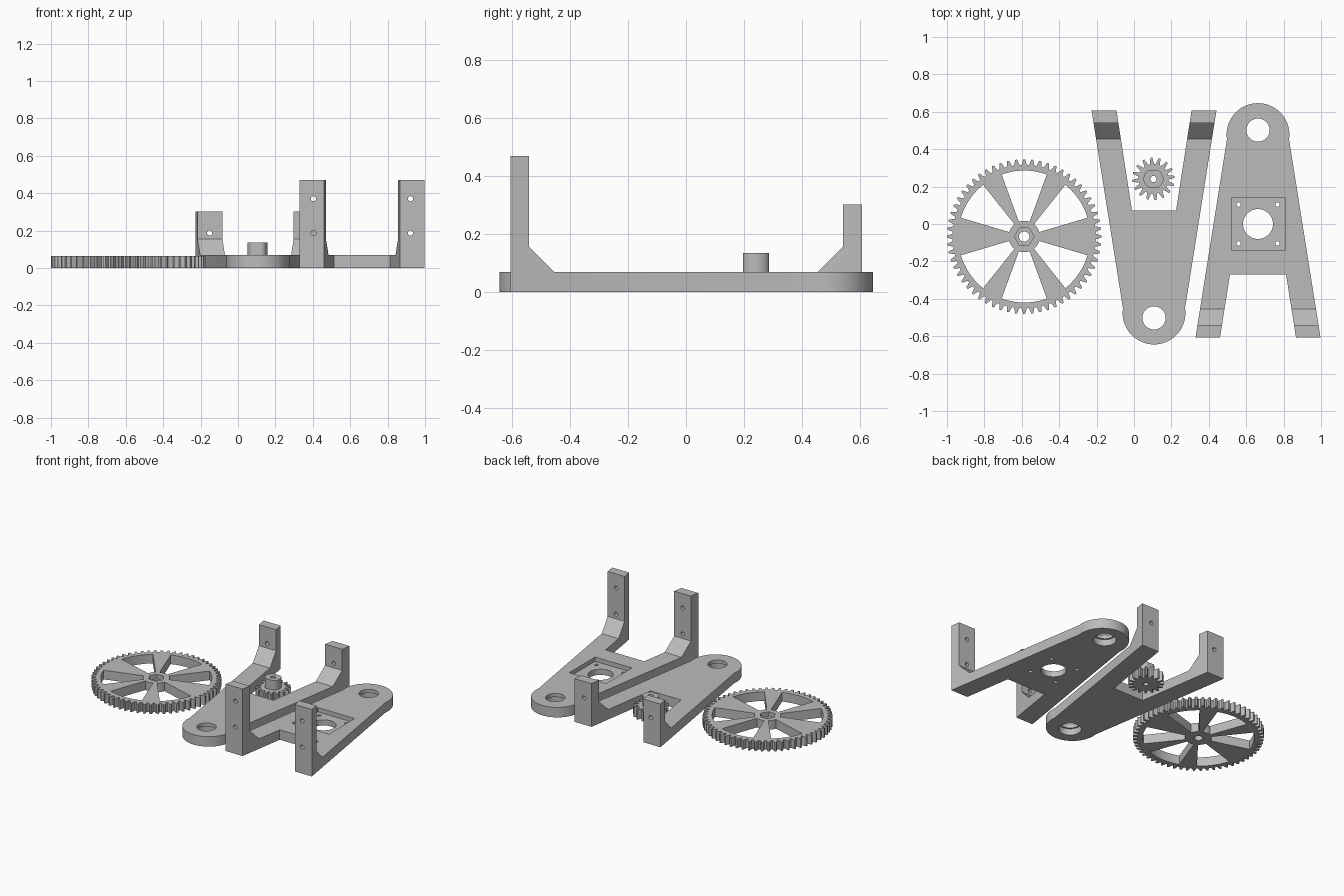
import bpy, bmesh
from math import sin, cos, pi, radians, atan2

cube = bpy.data.objects.get("Cube")
if cube:
    bpy.data.objects.remove(cube, do_unlink=True)

# One plain grey plastic
GREY = (0.5, 0.5, 0.5, 1)
plastic = bpy.data.materials.new("grey plastic")
plastic.use_nodes = True
plastic.diffuse_color = GREY
bsdf = next(n for n in plastic.node_tree.nodes if n.type == 'BSDF_PRINCIPLED')
bsdf.inputs["Base Color"].default_value = GREY

AXES = {'z': lambda a, b, h: (a, b, h),
        'x': lambda a, b, h: (h, a, b),
        'y': lambda a, b, h: (a, h, b)}


def prism(name, pts, low, high, axis='z'):
    """Extrude a closed 2D outline between two heights along an axis."""
    place = AXES[axis]
    bm = bmesh.new()
    face = bm.faces.new([bm.verts.new(place(a, b, low)) for a, b in pts])
    grown = bmesh.ops.extrude_face_region(bm, geom=[face])["geom"]
    move = [p - q for p, q in zip(place(0, 0, high), place(0, 0, low))]
    bmesh.ops.translate(bm, vec=move, verts=[v for v in grown if isinstance(v, bmesh.types.BMVert)])
    bmesh.ops.recalc_face_normals(bm, faces=bm.faces)
    mesh = bpy.data.meshes.new(name)
    bm.to_mesh(mesh)
    bm.free()
    mesh.materials.append(plastic)
    obj = bpy.data.objects.new(name, mesh)
    bpy.context.collection.objects.link(obj)
    return obj


def arc(cx, cy, r, start, end, n):
    return [(cx + r * cos(start + (end - start) * i / n),
             cy + r * sin(start + (end - start) * i / n)) for i in range(n + 1)]


def circle(cx, cy, r, n=40):
    return arc(cx, cy, r, 0, 2 * pi, n)[:-1]


def combine(obj, tool, how='DIFFERENCE'):
    """Apply a boolean and throw the tool away."""
    mod = obj.modifiers.new("cut", 'BOOLEAN')
    mod.operation, mod.solver, mod.object = how, 'EXACT', tool
    bpy.context.view_layer.objects.active = obj
    bpy.ops.object.modifier_apply(modifier=mod.name)
    bpy.data.objects.remove(tool, do_unlink=True)


def cut(obj, pts, low, high, axis='z'):
    combine(obj, prism("cutter", pts, low, high, axis))


def finish(obj):
    bpy.ops.object.select_all(action='DESELECT')
    obj.select_set(True)
    bpy.context.view_layer.objects.active = obj
    bpy.ops.object.shade_smooth_by_angle(angle=radians(25))


def gear_outline(cx, cy, root, tip, teeth, phase=0.0):
    pts = []
    for i in range(teeth):
        for r, f in ((root, -0.36), (tip, -0.12), (tip, 0.12), (root, 0.36)):
            a = 2 * pi * (i + f + phase) / teeth
            pts.append((cx + r * cos(a), cy + r * sin(a)))
    return pts


THICK = 0.07


def bracket(name, cx, d, nose_y, foot_y, crotch_y, outer, inner, crotch, height, hole_zs):
    """Forked plate with a round nose and two upright posts; d is the nose direction in y."""
    r = 0.168
    lean = atan2(outer - r, abs(foot_y - nose_y))
    # Outline: nose arc, then round the fork
    pts = [(cx + x, nose_y + d * y) for x, y in arc(0, 0, r, -lean, pi + lean, 32)]
    pts += [(cx - outer, foot_y), (cx - inner, foot_y), (cx - crotch, crotch_y),
            (cx + crotch, crotch_y), (cx + inner, foot_y), (cx + outer, foot_y)]
    plate = prism(name, pts, 0, height + 0.1)
    # Side profile: flat plate, gusset and post
    side = [(-0.8, -0.1), (0.8, -0.1), (0.8, height), (0.541, height),
            (0.541, 0.155), (0.455, THICK), (-0.8, THICK)]
    combine(plate, prism("side", [(-d * v, z) for v, z in side], -2, 2, 'x'), 'INTERSECT')
    # Nose hole with a wider seat underneath
    cut(plate, circle(cx, d * 0.502, 0.062), -0.1, 0.2)
    cut(plate, circle(cx, d * 0.502, 0.073), -0.1, 0.045)
    # Screw holes through the posts
    for s in (-1, 1):
        for z in hole_zs:
            cut(plate, circle(cx + s * 0.259, z, 0.014, 16), -d * 0.5, -d * 0.7, 'y')
    return plate


# Short bracket, nose to the front
short_bracket = bracket("short_bracket", 0.107, -1, -0.476, 0.608, 0.072,
                        0.334, 0.201, 0.118, 0.303, (0.187,))
finish(short_bracket)

# Tall bracket, nose to the back, with motor mount
MX = 0.663
tall_bracket = bracket("tall_bracket", MX, 1, 0.478, -0.606, -0.27,
                       0.334, 0.203, 0.15, 0.47, (0.187, 0.37))
m = 0.143
cut(tall_bracket, [(MX - m, -m), (MX + m, -m), (MX + m, m), (MX - m, m)], 0.04, 0.2)
cut(tall_bracket, circle(MX, 0, 0.08), -0.1, 0.2)
for sx in (-1, 1):
    for sy in (-1, 1):
        cut(tall_bracket, circle(MX + sx * 0.104, sy * 0.104, 0.012, 16), -0.1, 0.2)
finish(tall_bracket)

# Large spoked gear
GX, GY = -0.587, -0.067
large_gear = prism("large_gear", gear_outline(GX, GY, 0.383, 0.413, 60), 0, 0.064)
for mid, half in ((90, 20), (270, 20), (34, 17.5), (146, 17.5), (214, 17.5), (326, 17.5)):
    a, b = radians(mid - half), radians(mid + half)
    window = arc(GX, GY, 0.353, a, b, 10) + arc(GX, GY, 0.084, b, a, 5)
    cut(large_gear, window, -0.1, 0.2)
cut(large_gear, circle(GX, GY, 0.052, 6), 0.032, 0.2)
cut(large_gear, circle(GX, GY, 0.028, 24), -0.1, 0.2)
finish(large_gear)

# Small gear with a flat-sided collar
PX, PY = 0.104, 0.241
small_gear = prism("small_gear", gear_outline(PX, PY, 0.08, 0.114, 16, 0.25), 0, 0.068)
collar = [(x, min(max(y, PY - 0.045), PY + 0.045)) for x, y in circle(PX, PY, 0.053)]
combine(small_gear, prism("collar", collar, 0.03, 0.135), 'UNION')
cut(small_gear, circle(PX, PY, 0.017, 20), -0.1, 0.2)
finish(small_gear)
